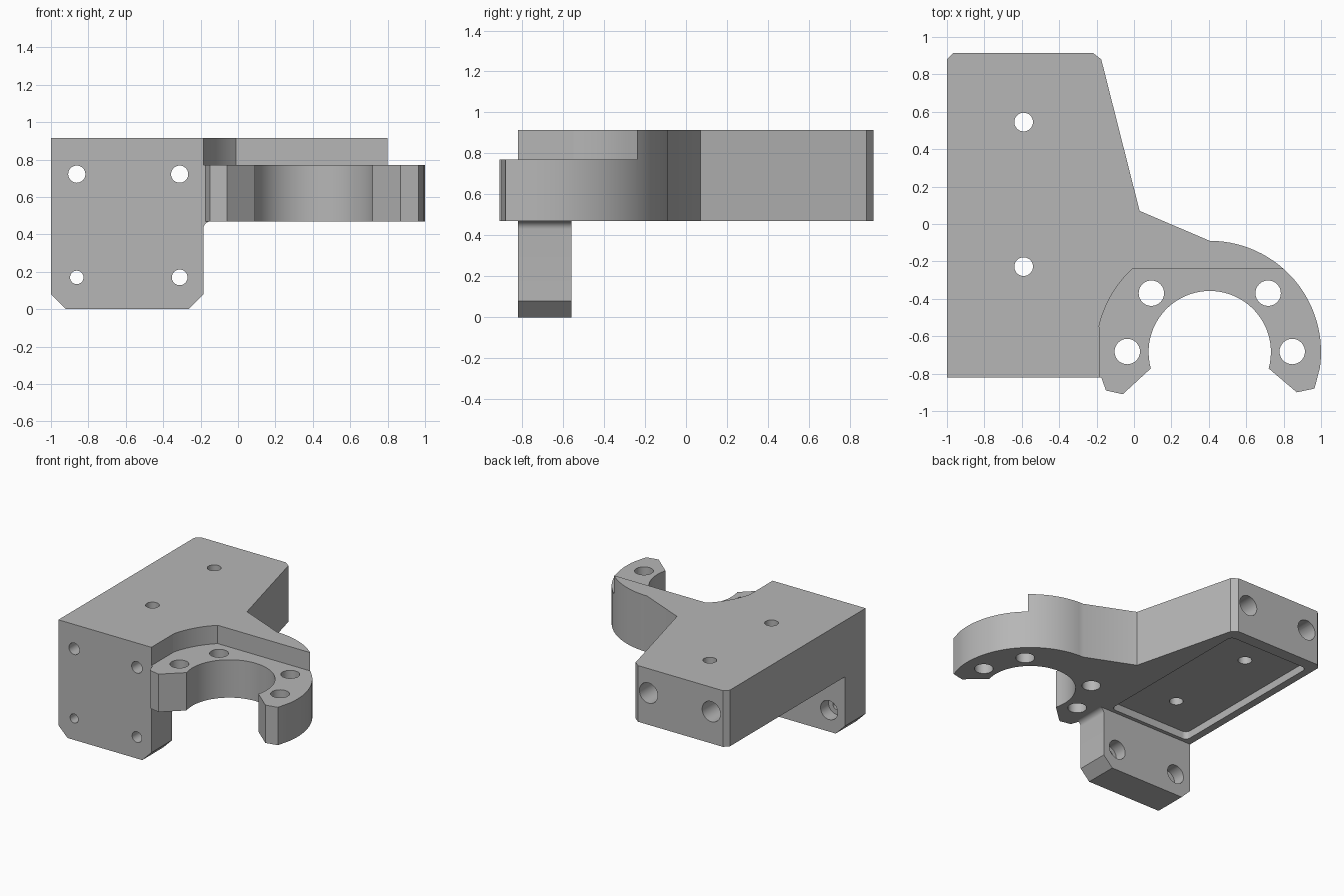
import bpy, bmesh
from math import cos, sin, radians
from mathutils import Vector

cube = bpy.data.objects.get("Cube")
if cube:
    bpy.data.objects.remove(cube, do_unlink=True)

grey = bpy.data.materials.new("plain grey")
grey.use_nodes = True
grey.diffuse_color = (0.47, 0.47, 0.47, 1)
grey.node_tree.nodes["Principled BSDF"].inputs["Base Color"].default_value = (0.47, 0.47, 0.47, 1)


def prism(name, points, low, high, axis="z"):
    """Extrude a closed outline (x,y along z, or x,z along y)."""
    place = (lambda a, b, h: (a, b, h)) if axis == "z" else (lambda a, b, h: (a, h, b))
    bm = bmesh.new()
    face = bm.faces.new([bm.verts.new(place(a, b, low)) for a, b in points])
    moved = bmesh.ops.extrude_face_region(bm, geom=[face])["geom"]
    shift = Vector(place(0, 0, high - low))
    bmesh.ops.translate(bm, vec=shift, verts=[v for v in moved if isinstance(v, bmesh.types.BMVert)])
    bmesh.ops.recalc_face_normals(bm, faces=bm.faces)
    mesh = bpy.data.meshes.new(name)
    bm.to_mesh(mesh)
    bm.free()
    mesh.materials.append(grey)
    obj = bpy.data.objects.new(name, mesh)
    bpy.context.collection.objects.link(obj)
    return obj


def arc(cx, cy, r, start, end, steps):
    angles = [radians(start + (end - start) * i / steps) for i in range(steps + 1)]
    return [(cx + r * cos(a), cy + r * sin(a)) for a in angles]


def cut(target, cutter):
    """Subtract the cutter and discard it."""
    cutter.hide_render = True
    mod = target.modifiers.new("cut", "BOOLEAN")
    mod.operation = "DIFFERENCE"
    mod.solver = "EXACT"
    mod.object = cutter
    bpy.context.view_layer.objects.active = target
    bpy.ops.object.modifier_apply(modifier=mod.name)
    bpy.data.objects.remove(cutter, do_unlink=True)


def bore(target, a, b, r, low, high, axis="z"):
    cut(target, prism("bore_cutter", arc(a, b, r, 0, 348.75, 31), low, high, axis))


CX, CY = 0.405, -0.685      # clamp centre
BOTTOM, STEP, TOP = 0.47, 0.77, 0.915
FRONT, SIDE = -0.82, -0.185

# Body and open clamp ring share one outline
outline = [(-1, FRONT), (-1, 0.88), (-0.965, TOP), (-0.22, TOP), (-0.175, 0.88), (0.03, 0.07)]
outline += arc(CX, CY, 0.595, 90, -8, 28)
outline += [(0.965, -0.88), (0.87, -0.9)]
outline += arc(CX, CY, 0.327, -15.5, 195.5, 44)
outline += [(-0.06, -0.91), (-0.15, -0.89), (-0.175, FRONT)]
body = prism("bracket_body", outline, BOTTOM, TOP)

# Lowered seat on top of the clamp ring
seat = [(SIDE, -1.2), (1.2, -1.2), (1.2, -0.24)] + arc(CX, CY, 0.608, 133, 167, 10) + [(SIDE, -0.55)]
cut(body, prism("seat_cutter", seat, STEP, 1.2))

# Shallow rounded pocket in the underside
R = 0.04
left, right, near, far = -0.94, -0.23, -0.53, 0.82
pocket = []
for x, y, start in [(right - R, far - R, 0), (left + R, far - R, 90),
                    (left + R, near + R, 180), (right - R, near + R, 270)]:
    pocket += arc(x, y, R, start, start + 90, 6)
cut(body, prism("pocket_cutter", pocket, 0.3, BOTTOM + 0.06))

# Clamp holes and vertical body holes
for side in (-1, 1):
    bore(body, CX + side * 0.312, -0.37, 0.068, 0.3, 1.1)
    bore(body, CX + side * 0.441, -0.682, 0.068, 0.3, 1.1)
for y in (0.545, -0.228):
    bore(body, -0.59, y, 0.05, 0.3, 1.1)

# Flange below the body, chamfered feet and a fillet under the clamp
flange_shape = [(-1, BOTTOM), (-1, 0.08), (-0.92, 0), (-0.265, 0), (SIDE, 0.08)]
flange_shape += arc(SIDE + 0.04, BOTTOM - 0.04, 0.04, 180, 90, 8)
flange = prism("mounting_flange", flange_shape, FRONT, -0.56, "y")

# Screw holes: long access bores in the body, counterbores in the flange
for x, low_r in ((-0.862, 0.036), (-0.312, 0.042)):
    bore(body, x, 0.722, 0.046, -1.1, 0, "y")
    bore(body, x, 0.722, 0.08, -0.68, 1.1, "y")
    bore(flange, x, 0.17, low_r, -1.1, 0, "y")
    bore(flange, x, 0.17, 0.075, -0.66, 0, "y")

# Smooth curves, sharp corners
bpy.ops.object.select_all(action="DESELECT")
for obj in (body, flange):
    obj.select_set(True)
bpy.context.view_layer.objects.active = body
bpy.ops.object.shade_smooth_by_angle(angle=radians(25))
